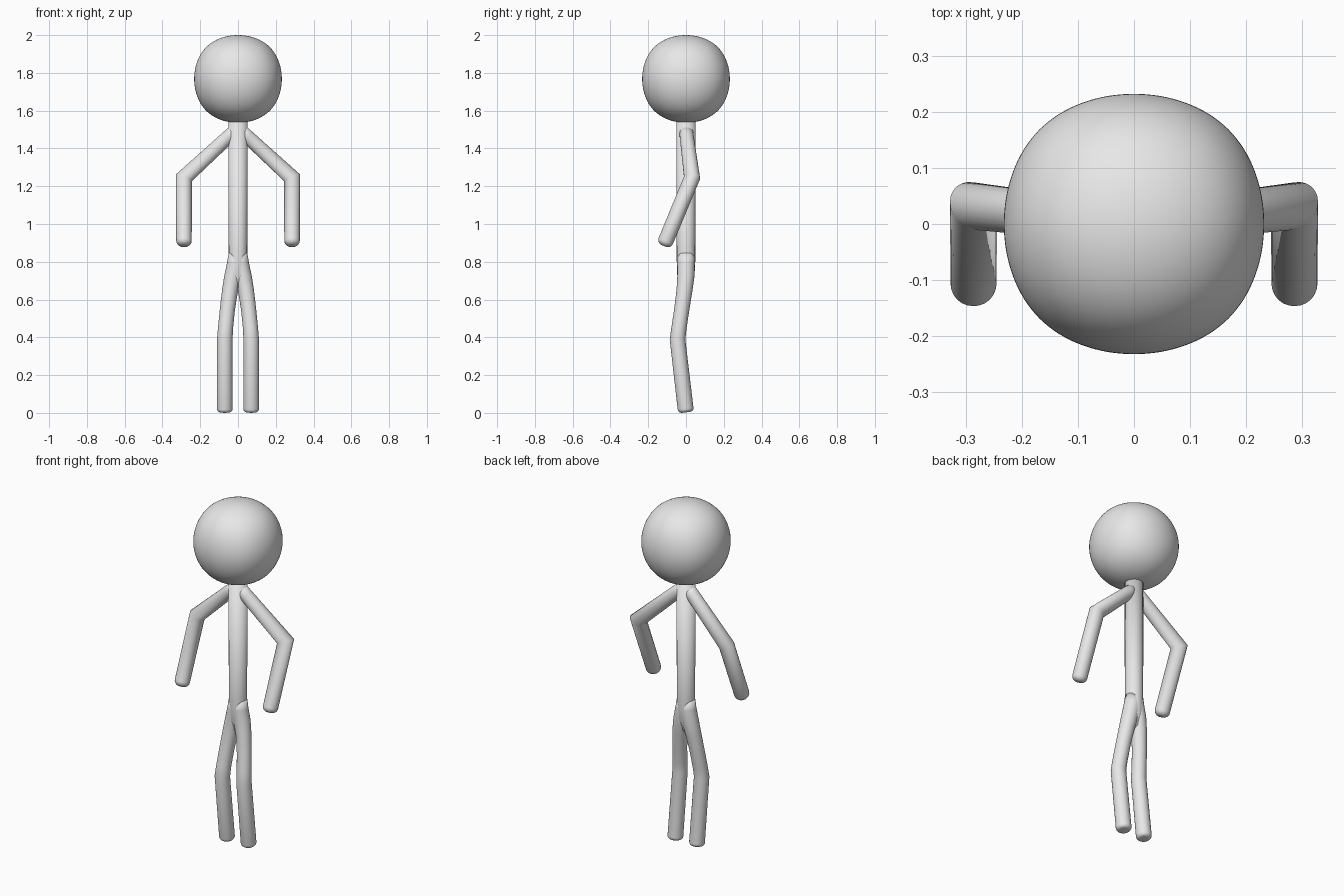
import bpy
import bmesh
from math import cos, sin, pi
from mathutils import Vector

if "Cube" in bpy.data.objects:
    bpy.data.objects.remove(bpy.data.objects["Cube"], do_unlink=True)

SIDES = 24

grey = bpy.data.materials.new("light_grey")
grey.use_nodes = True
colour = (0.8, 0.8, 0.8, 1)
grey.diffuse_color = colour
grey.node_tree.nodes["Principled BSDF"].inputs["Base Color"].default_value = colour


def add_object(name, bm):
    """Turn a bmesh into a smooth grey object."""
    bmesh.ops.recalc_face_normals(bm, faces=bm.faces)
    for f in bm.faces:
        f.smooth = True
    mesh = bpy.data.meshes.new(name)
    bm.to_mesh(mesh)
    bm.free()
    mesh.materials.append(grey)
    obj = bpy.data.objects.new(name, mesh)
    bpy.context.collection.objects.link(obj)
    return obj


def tube(name, path, cap, side=1):
    """Sweep a circle along (x, y, z, radius) points with mitred bends
    and a softly rounded far end of the given depth."""
    pts = [(Vector((x * side, y, z)), r) for x, y, z, r in path]
    end, r_end = pts[-1]
    d = (end - pts[-2][0]).normalized()
    base = end - d * cap
    pts[-1] = (base, r_end)
    for i in range(1, 7):
        a = i / 6 * pi / 2
        pts.append((base + d * cap * sin(a), r_end - cap * (1 - cos(a))))
    dirs = [(b[0] - a[0]).normalized() for a, b in zip(pts, pts[1:])]
    d = dirs[0]
    u = d.orthogonal().normalized()
    v = d.cross(u)
    offs = [u * cos(2 * pi * k / SIDES) + v * sin(2 * pi * k / SIDES)
            for k in range(SIDES)]
    bm = bmesh.new()
    rings = []
    for i, (p, r) in enumerate(pts):
        d_in = dirs[max(i - 1, 0)]
        d_out = dirs[min(i, len(dirs) - 1)]
        n = (d_in + d_out).normalized()
        mitre = [o - d_in * (o.dot(n) / d_in.dot(n)) for o in offs]
        rings.append([bm.verts.new(p + o * r) for o in mitre])
        offs = [o - d_out * o.dot(d_out) for o in mitre]
    for a, b in zip(rings, rings[1:]):
        for k in range(SIDES):
            j = (k + 1) % SIDES
            bm.faces.new((a[k], a[j], b[j], b[k]))
    bm.faces.new(rings[0])
    bm.faces.new(rings[-1])
    return add_object(name, bm)


# Head: a subdivided cube, slightly squarer than a ball
bm = bmesh.new()
bmesh.ops.create_cube(bm, size=2 * 0.232 / 0.8395)
head = add_object("head", bm)
head.location.z = 1.768
sub = head.modifiers.new("round", "SUBSURF")
sub.levels = sub.render_levels = 5

# Torso: straight from inside the head to the hips, narrowing into the crotch
tube("torso", [(0, 0, 1.57, 0.05), (0, 0, 0.80, 0.049),
               (0, -0.001, 0.73, 0.046), (0, -0.004, 0.655, 0.03)], 0.025)

# Limbs: shoulder to hand and hip to foot on both sides
arm = [(0, 0, 1.505, 0.037), (0.05, 0.004, 1.462, 0.037),
       (0.286, 0.032, 1.245, 0.042), (0.286, -0.118, 0.884, 0.041)]
leg = [(0.004, 0, 0.84, 0.046), (0.012, 0, 0.79, 0.046),
       (0.028, -0.001, 0.72, 0.045), (0.042, -0.008, 0.65, 0.042),
       (0.056, -0.022, 0.55, 0.04), (0.066, -0.037, 0.45, 0.04),
       (0.07, -0.045, 0.39, 0.041), (0.07, 0, 0.003, 0.042)]
for label, side in (("left", 1), ("right", -1)):
    tube(label + "_arm", arm, 0.03, side)
    tube(label + "_leg", leg, 0.02, side)
